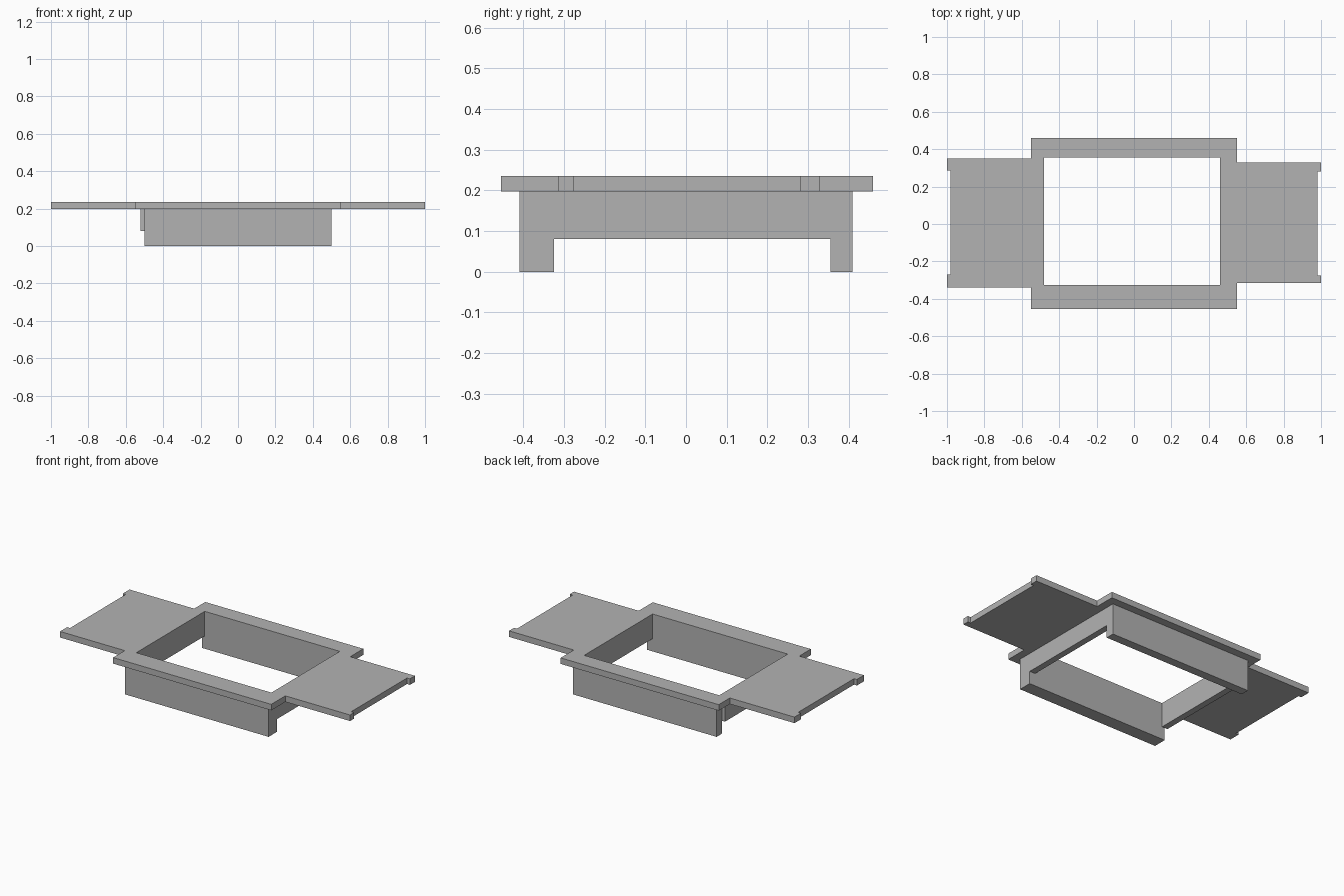
import bpy
import bmesh

cube = bpy.data.objects.get("Cube")
if cube:
    bpy.data.objects.remove(cube, do_unlink=True)

grey = bpy.data.materials.new("plain grey")
grey.use_nodes = True
GREY = (0.45, 0.45, 0.45, 1)
grey.diffuse_color = GREY
grey.node_tree.nodes["Principled BSDF"].inputs["Base Color"].default_value = GREY

PLATE_BOTTOM, PLATE_TOP = 0.197, 0.235


def finish(name, bm):
    bmesh.ops.recalc_face_normals(bm, faces=bm.faces[:])
    mesh = bpy.data.meshes.new(name)
    bm.to_mesh(mesh)
    bm.free()
    mesh.materials.append(grey)
    obj = bpy.data.objects.new(name, mesh)
    bpy.context.collection.objects.link(obj)
    return obj


def box(name, x, y, z):
    bm = bmesh.new()
    bmesh.ops.create_cube(bm, size=1)
    for v in bm.verts:
        v.co = [r[0] if c < 0 else r[1] for c, r in zip(v.co, (x, y, z))]
    return finish(name, bm)


def wing_outline(side, front, back, notch_front, notch_back):
    """Stepped outline of one wing, from its front root to its back root."""
    return [(side * 0.55, front), (side, front), (side, notch_front),
            (side * 0.98, notch_front), (side * 0.98, notch_back),
            (side, notch_back), (side, back), (side * 0.55, back)]


# Top plate: frame and both notched wings in one outline
right = wing_outline(1, -0.315, 0.33, -0.275, 0.28)
left = wing_outline(-1, -0.34, 0.35, -0.27, 0.285)
outline = ([(-0.55, -0.455), (0.55, -0.455)] + right
           + [(0.55, 0.46), (-0.55, 0.46)] + left[::-1])
opening = [(-0.48, -0.325), (0.46, -0.325), (0.46, 0.355), (-0.48, 0.355)]

bm = bmesh.new()
edges = []
for loop in (outline, opening):
    verts = [bm.verts.new((x, y, PLATE_BOTTOM)) for x, y in loop]
    edges += [bm.edges.new((a, b)) for a, b in zip(verts, verts[1:] + verts[:1])]
bmesh.ops.triangle_fill(bm, edges=edges, use_beauty=True)
bmesh.ops.dissolve_limit(bm, angle_limit=0.01, verts=bm.verts[:], edges=bm.edges[:])
faces = bmesh.ops.extrude_face_region(bm, geom=bm.faces[:])["geom"]
bmesh.ops.translate(bm, vec=(0, 0, PLATE_TOP - PLATE_BOTTOM),
                    verts=[g for g in faces if isinstance(g, bmesh.types.BMVert)])
finish("top_plate", bm)

# Tall long walls that reach the ground
box("front_wall", (-0.5, 0.5), (-0.41, -0.325), (0, PLATE_BOTTOM))
box("back_wall", (-0.5, 0.5), (0.355, 0.41), (0, PLATE_BOTTOM))

# Shallow end walls between them
box("right_end_wall", (0.46, 0.5), (-0.325, 0.355), (0.08, PLATE_BOTTOM))
box("left_end_wall", (-0.52, -0.48), (-0.325, 0.355), (0.08, PLATE_BOTTOM))
